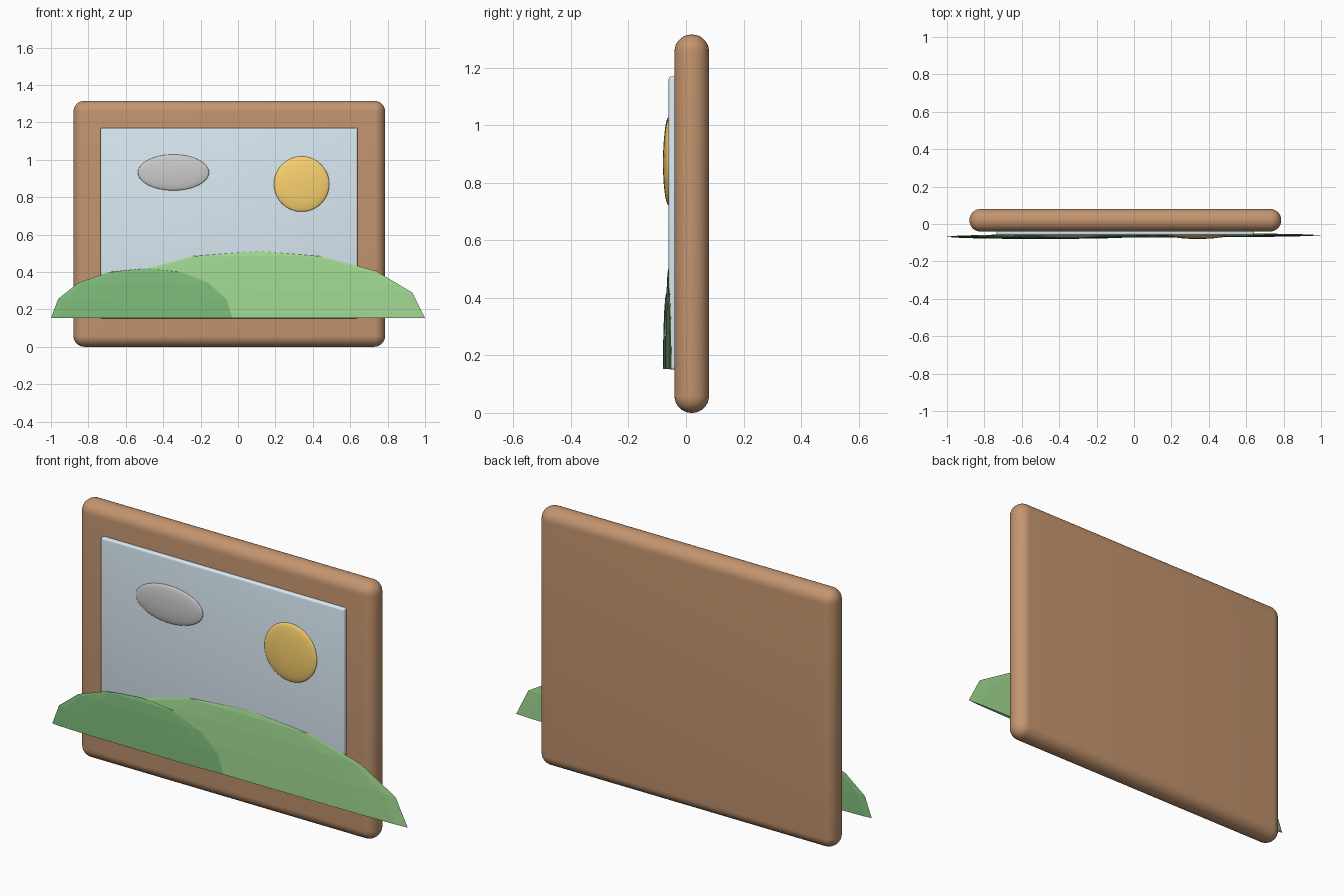
import bpy, bmesh
from mathutils import Matrix, Vector

if "Cube" in bpy.data.objects:
    bpy.data.objects.remove(bpy.data.objects["Cube"])


def finish(bm, name, color=None, smooth=True):
    me = bpy.data.meshes.new(name)
    bmesh.ops.recalc_face_normals(bm, faces=bm.faces)
    bm.to_mesh(me)
    bm.free()
    ob = bpy.data.objects.new(name, me)
    bpy.context.collection.objects.link(ob)
    for p in me.polygons:
        p.use_smooth = smooth
    if color:
        mat = bpy.data.materials.new(name + "_colour")
        mat.diffuse_color = (*color, 1)
        mat.use_nodes = True
        mat.node_tree.nodes["Principled BSDF"].inputs["Base Color"].default_value = mat.diffuse_color
        me.materials.append(mat)
    return ob


def rounded_box(name, lo, hi, radius, segments, color):
    lo, hi = Vector(lo), Vector(hi)
    bm = bmesh.new()
    bmesh.ops.create_cube(bm, size=1, matrix=Matrix.Translation((lo + hi) / 2)
                          @ Matrix.Diagonal((*(hi - lo), 1)))
    bmesh.ops.bevel(bm, geom=bm.edges[:], offset=radius, segments=segments,
                    profile=0.5, affect='EDGES')
    return finish(bm, name, color)


def ellipsoid(name, center, radii, segs, color=None, cut_z=None):
    bm = bmesh.new()
    bmesh.ops.create_uvsphere(bm, u_segments=segs, v_segments=segs // 2, radius=1,
                              matrix=Matrix.Translation(center) @ Matrix.Diagonal((*radii, 1)))
    if cut_z is not None:
        # keep the upper half and cap its flat base
        bmesh.ops.bisect_plane(bm, geom=bm.verts[:] + bm.edges[:] + bm.faces[:], dist=1e-5,
                               plane_co=(0, 0, cut_z), plane_no=(0, 0, 1), clear_inner=True)
        bmesh.ops.holes_fill(bm, edges=[e for e in bm.edges if e.is_boundary], sides=0)
    return finish(bm, name, color, smooth=cut_z is None)


# wooden frame board and sky panel
rounded_box("frame", (-0.88, -0.04, 0), (0.787, 0.08, 1.315), 0.059, 8, (0.55, 0.30, 0.16))
rounded_box("sky_panel", (-0.735, -0.06, 0.15), (0.64, -0.03, 1.17), 0.01, 4, (0.70, 0.82, 0.90))

# sun and cloud, half sunk into the panel
ellipsoid("sun", (0.34, -0.06, 0.87), (0.148, 0.02, 0.148), 48, (0.95, 0.64, 0.16))
ellipsoid("cloud", (-0.345, -0.06, 0.932), (0.19, 0.016, 0.096), 48)

# faceted hills
ellipsoid("back_hill", (0.1, -0.06, 0.153), (0.9, 0.012, 0.358), 16, (0.36, 0.70, 0.29), 0.153)
ellipsoid("front_hill", (-0.5, -0.068, 0.153), (0.5, 0.012, 0.267), 16, (0.21, 0.50, 0.20), 0.153)
